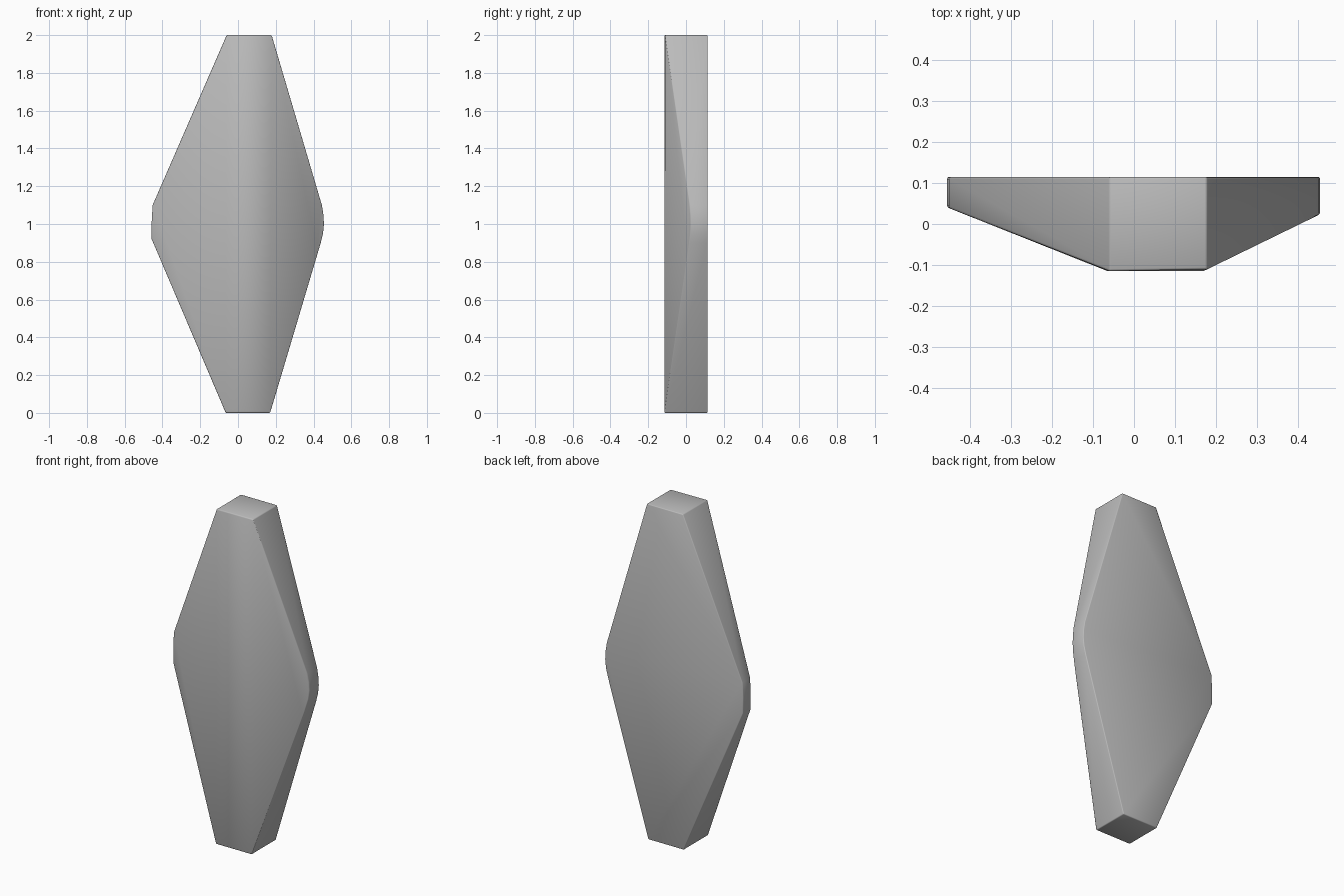
import bpy, bmesh, math

if "Cube" in bpy.data.objects:
    bpy.data.objects.remove(bpy.data.objects["Cube"])

# Diamond outline seen from the front (x, z), anticlockwise from the ridge foot
RIDGE_L, RIDGE_R = -0.065, 0.178
outline = [(RIDGE_L, 0.0), (0.17, 0.0),
           (0.438, 0.9), (0.45, 0.95), (0.455, 1.0), (0.452, 1.05), (0.444, 1.1),
           (RIDGE_R, 2.0), (-0.06, 2.0),
           (-0.452, 1.1), (-0.457, 1.01), (-0.457, 0.92)]
BACK, FRONT = 0.115, -0.115


def front_y(x):
    """Front surface: flat ridge in the middle, slopes back to each side edge."""
    if x > 0.17:
        return FRONT + 0.139 * (x - 0.17) / 0.285
    if x < RIDGE_L:
        return FRONT + 0.155 * (RIDGE_L - x) / 0.39
    return FRONT


bm = bmesh.new()
back = [bm.verts.new((x, BACK, z)) for x, z in outline]
front = [bm.verts.new((x, front_y(x), z)) for x, z in outline]
n = len(outline)

# Flat back and side walls
bm.faces.new(back)
for i in range(n):
    j = (i + 1) % n
    bm.faces.new((front[i], front[j], back[j], back[i]))

# Ridge and the two sloping front faces
bm.faces.new((front[0], front[1], front[7], front[8]))
bm.faces.new(front[1:8])
bm.faces.new(front[8:] + [front[0]])
bmesh.ops.recalc_face_normals(bm, faces=bm.faces)

mesh = bpy.data.meshes.new("diamond_slab")
bm.to_mesh(mesh)
bm.free()
for p in mesh.polygons:
    p.use_smooth = True
slab = bpy.data.objects.new("diamond_slab", mesh)
bpy.context.collection.objects.link(slab)

# Slightly softened edges
bevel = slab.modifiers.new("soft_edges", 'BEVEL')
bevel.width = 0.005
bevel.segments = 2
bevel.limit_method = 'ANGLE'
bevel.angle_limit = math.radians(35)

grey = bpy.data.materials.new("stone grey")
grey.diffuse_color = (0.5, 0.5, 0.5, 1)
grey.use_nodes = True
grey.node_tree.nodes["Principled BSDF"].inputs["Base Color"].default_value = grey.diffuse_color
mesh.materials.append(grey)
